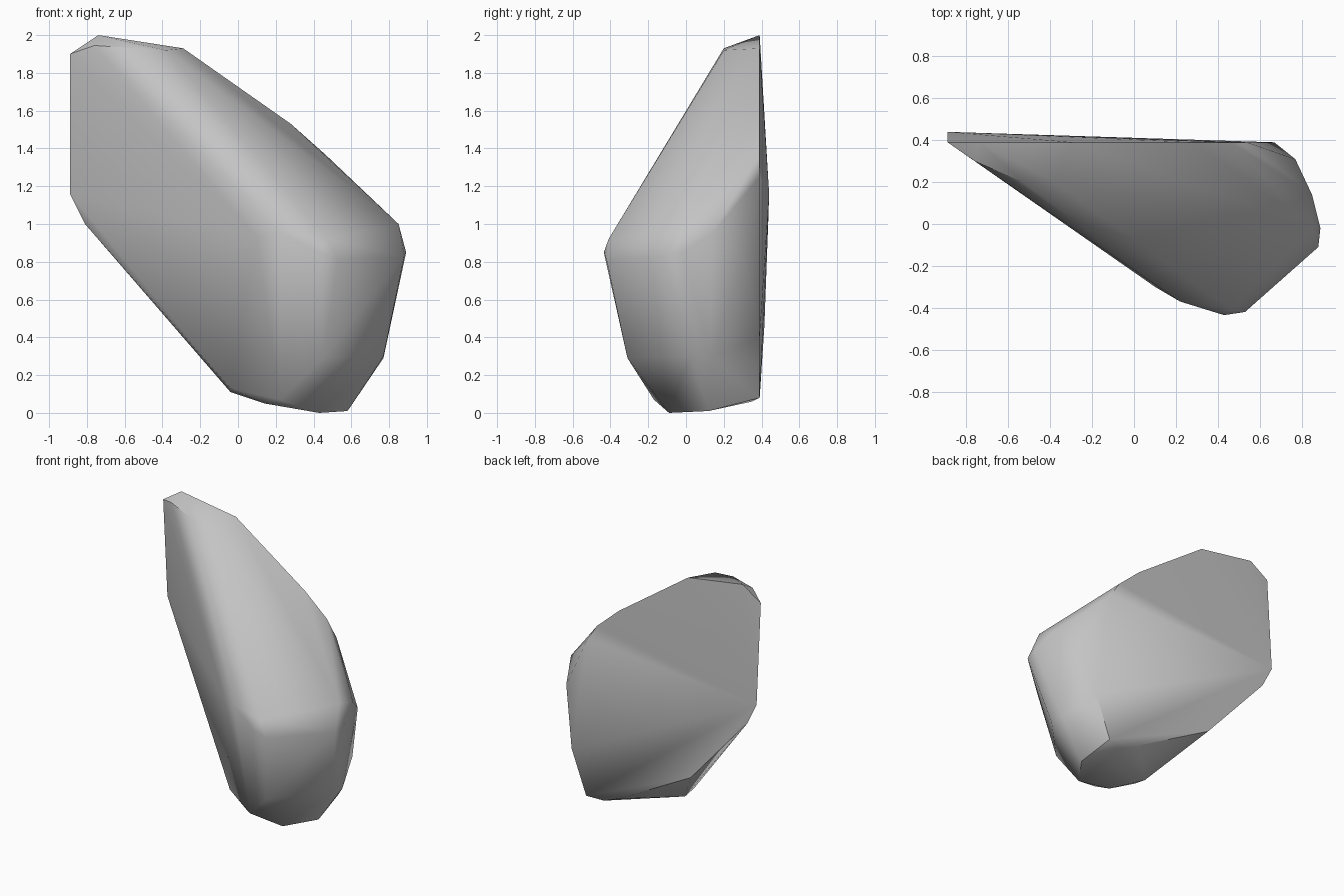
import bpy
import bmesh
from math import radians

# Remove the default object
default_object = bpy.data.objects.get("Cube")
if default_object:
    bpy.data.objects.remove(default_object, do_unlink=True)


def make_material(name, colour):
    material = bpy.data.materials.new(name)
    material.use_nodes = True
    material.diffuse_color = colour
    shader = material.node_tree.nodes["Principled BSDF"]
    shader.inputs["Base Color"].default_value = colour
    shader.inputs["Roughness"].default_value = 0.8
    return material


def make_hull(name, corner_groups, material, smooth_angle):
    """Wrap a convex skin around the corners and smooth its soft edges."""
    bm = bmesh.new()
    for corners in corner_groups:
        for corner in corners:
            bm.verts.new(corner)
    result = bmesh.ops.convex_hull(bm, input=bm.verts[:])
    loose = {item for key in ("geom_interior", "geom_unused")
             for item in result[key] if isinstance(item, bmesh.types.BMVert)}
    bmesh.ops.delete(bm, geom=list(loose), context="VERTS")
    bmesh.ops.recalc_face_normals(bm, faces=bm.faces[:])

    mesh = bpy.data.meshes.new(name)
    bm.to_mesh(mesh)
    bm.free()
    mesh.materials.append(material)

    hull = bpy.data.objects.new(name, mesh)
    bpy.context.collection.objects.link(hull)
    bpy.ops.object.select_all(action="DESELECT")
    hull.select_set(True)
    bpy.context.view_layer.objects.active = hull
    bpy.ops.object.shade_smooth_by_angle(angle=smooth_angle)
    return hull


# Peak, leaning to one side
peak = [(-.74, .39, 2), (-.89, .39, 1.9), (-.76, .3, 1.945),
        (-.53, .2, 1.93), (-.38, .2, 1.92), (-.29, .39, 1.93)]

# Outline of the flat back
back = [(-.89, .44, 1.16), (-.81, .435, 1), (-.33, .415, .46),
        (.28, .39, .13), (.55, .39, .08), (.67, .39, .4),
        (.54, .39, 1.25), (.46, .39, 1.37), (.28, .39, 1.53)]

# Blunt nose at the front
nose = [(.1, -.3, .93), (.22, -.37, .96), (.47, -.41, .92),
        (.43, -.435, .85), (.53, -.42, .81), (.45, -.31, .29)]

# Bulging flank
flank = [(.88, -.11, .83), (.85, -.02, 1), (.89, -.02, .85),
         (.85, .14, .95), (.77, .31, .82), (.77, .02, .3), (.77, .13, .29)]

# Small chipped base
base = [(.43, -.09, 0), (.58, .12, .01), (.22, -.17, .07), (.14, -.1, .05),
        (-.04, -.04, .13), (-.04, .07, .11), (.43, .35, .06)]

stone_grey = make_material("stone grey", (.55, .55, .55, 1))
make_hull("rock", (peak, back, nose, flank, base), stone_grey, radians(45))
